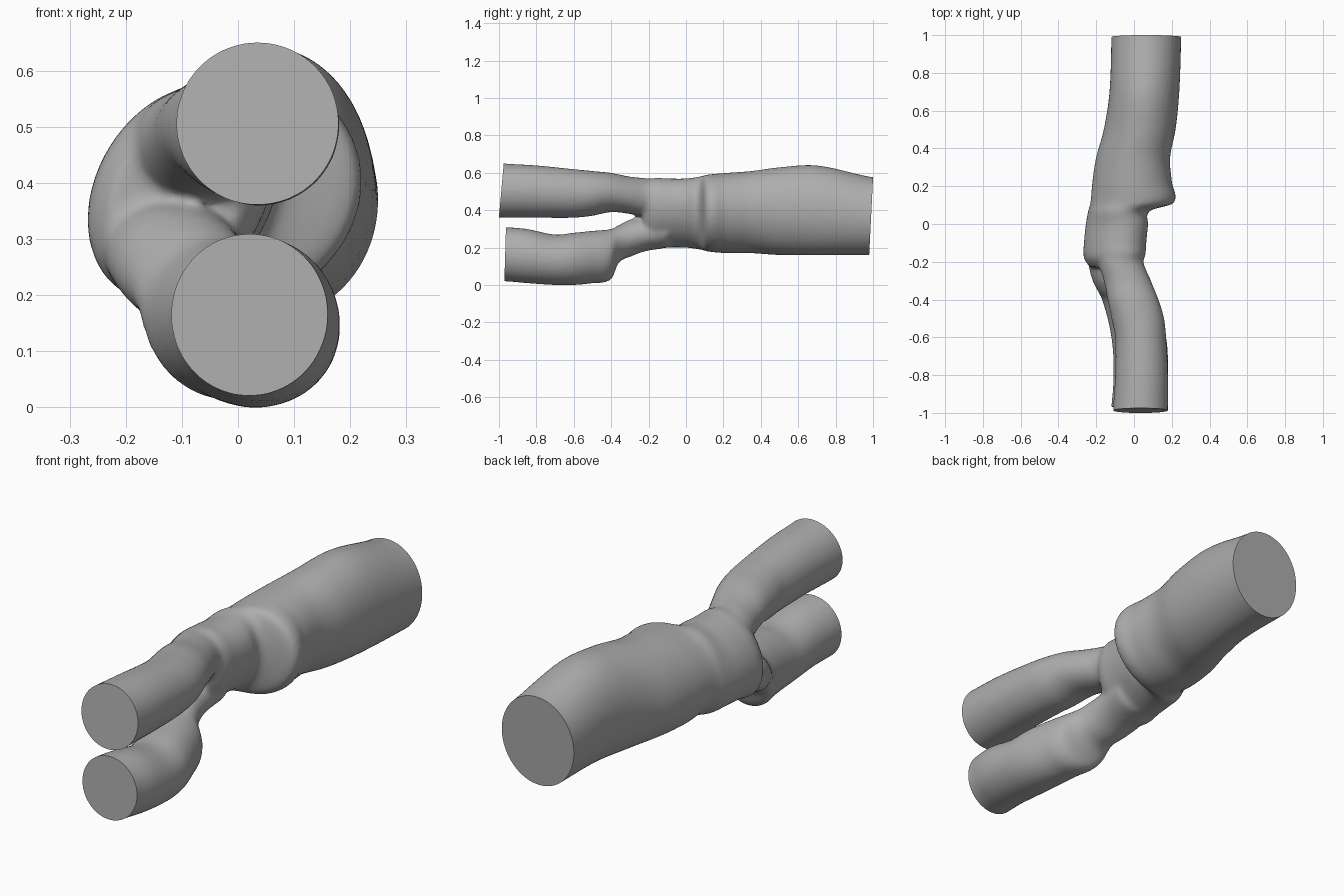
import bpy, bmesh, math
from mathutils import Vector

default = bpy.data.objects.get("Cube")
if default:
    bpy.data.objects.remove(default)

# One plain grey material
grey = bpy.data.materials.new("plain_grey")
grey.use_nodes = True
colour = (0.42, 0.42, 0.42, 1)
grey.diffuse_color = colour
grey.node_tree.nodes["Principled BSDF"].inputs["Base Color"].default_value = colour

SIDES = 48
SUBSTEPS = 6

# Stations in hundredths: y, left x, right x, bottom z, top z, lean in percent
trunk = [
    (108, -12, 25, 16, 57, 0), (98, -12, 25, 16, 58, 0), (70, -13, 24, 16, 64, 0),
    (50, -16, 22, 16, 63, 5), (35, -20, 19, 17, 61, 10), (22, -22, 20, 17, 60, 10),
    (11, -23, 21, 18, 59, 10), (7, -24, 8, 19, 58, 15), (0, -25, 7, 20, 57, 22),
    (-10, -26, 6, 20, 57, 22), (-18, -26, 5, 19, 57, 22), (-23, -23, 1, 22, 52, 20),
]
upper_branch = [
    (-10, -19, 5, 36, 56, 0), (-20, -19, 5, 36, 57, 0), (-30, -16, 9, 38, 58, 0),
    (-40, -14, 13, 39, 60, 0), (-50, -12, 16, 37, 61, 0), (-60, -10, 17, 36, 62, 0),
    (-80, -10, 18, 36, 64, 0), (-97, -11, 18, 36, 65, 0), (-108, -11, 18, 36, 66, 0),
]
lower_branch = [
    (-10, -24, 2, 20, 40, 0), (-22, -24, 1, 18, 37, 0), (-30, -22, 2, 15, 35, 0),
    (-36, -19, 5, 12, 32, 0), (-40, -17, 10, 3, 30, 0), (-50, -14, 14, 1, 29, 0),
    (-60, -12, 17, 0, 28, 0), (-70, -11, 18, 0, 27, 0), (-85, -11, 18, 1, 30, 0),
    (-97, -12, 16, 2, 31, 0), (-108, -12, 16, 2, 31, 0),
]


def densify(rows):
    """Ease smoothly from each station to the next with Hermite curves."""
    def slope(i):
        a, b = rows[max(i - 1, 0)], rows[min(i + 1, len(rows) - 1)]
        return [(q - p) / (b[0] - a[0]) for p, q in zip(a, b)]
    result = []
    for i in range(len(rows) - 1):
        a, b, ma, mb = rows[i], rows[i + 1], slope(i), slope(i + 1)
        dy = b[0] - a[0]
        for k in range(SUBSTEPS):
            t = k / SUBSTEPS
            ease = t * t * (3 - 2 * t)
            start, end = t * (1 - t) ** 2, t * t * (t - 1)
            result.append([p + (q - p) * ease + dy * (u * start + v * end)
                           for p, q, u, v in zip(a, b, ma, mb)])
    return result + [rows[-1]]


def add_tube(bm, rows):
    """Loft closed oval rings along y and cap both ends."""
    rings = []
    for row in densify(rows):
        y, left, right, bottom, top, lean = (v / 100 for v in row)
        ring = []
        for s in range(SIDES):
            angle = math.tau * s / SIDES
            dz = (top - bottom) / 2 * math.sin(angle)
            x = (left + right) / 2 + (right - left) / 2 * math.cos(angle) + lean * dz
            ring.append(bm.verts.new((x, y, (top + bottom) / 2 + dz)))
        rings.append(ring)
    for a, b in zip(rings, rings[1:]):
        for s in range(SIDES):
            n = (s + 1) % SIDES
            bm.faces.new((a[s], a[n], b[n], b[s]))
    bm.faces.new(rings[0])
    bm.faces.new(rings[-1])


def cut_flat(bm, point, normal, inside):
    """Trim one tube end with a plane and close it with a flat face."""
    faces = [f for f in bm.faces if inside(f.calc_center_median())]
    edges = {e for f in faces for e in f.edges}
    verts = {v for f in faces for v in f.verts}
    bmesh.ops.bisect_plane(bm, geom=list(verts) + list(edges) + faces,
                           plane_co=point, plane_no=normal, clear_outer=True)
    rim = [e for e in bm.edges if e.is_boundary]
    bmesh.ops.edgeloop_fill(bm, edges=rim)


# Overlapping tubes for the trunk and its two branches
bm = bmesh.new()
for part in (trunk, upper_branch, lower_branch):
    add_tube(bm, part)
bmesh.ops.recalc_face_normals(bm, faces=bm.faces)
mesh = bpy.data.meshes.new("forked_tube")
bm.to_mesh(mesh)
bm.free()
tube = bpy.data.objects.new("forked_tube", mesh)
bpy.context.collection.objects.link(tube)

# Fuse them into one skin and soften the joints
remesh = tube.modifiers.new("fuse", "REMESH")
remesh.mode = "VOXEL"
remesh.voxel_size = 0.012
soften = tube.modifiers.new("soften", "SMOOTH")
soften.factor = 0.5
soften.iterations = 8
bpy.context.view_layer.update()
fused = bpy.data.meshes.new_from_object(
    tube.evaluated_get(bpy.context.evaluated_depsgraph_get()))
tube.modifiers.clear()
tube.data = fused

# Slice the three open ends flat
bm = bmesh.new()
bm.from_mesh(fused)
cut_flat(bm, Vector((0, 0.99, 0.37)), Vector((0, 1, -0.05)), lambda c: c.y > 0.8)
cut_flat(bm, Vector((0, -0.987, 0.51)), Vector((0, -1, 0.09)),
         lambda c: c.y < -0.85 and c.z > 0.335)
cut_flat(bm, Vector((0, -0.967, 0.16)), Vector((0, -1, 0.03)),
         lambda c: c.y < -0.85 and c.z < 0.335)
bmesh.ops.recalc_face_normals(bm, faces=bm.faces)
bm.to_mesh(fused)
bm.free()

fused.materials.clear()
fused.materials.append(grey)
bpy.context.view_layer.objects.active = tube
tube.select_set(True)
bpy.ops.object.shade_smooth_by_angle(angle=math.radians(50))
